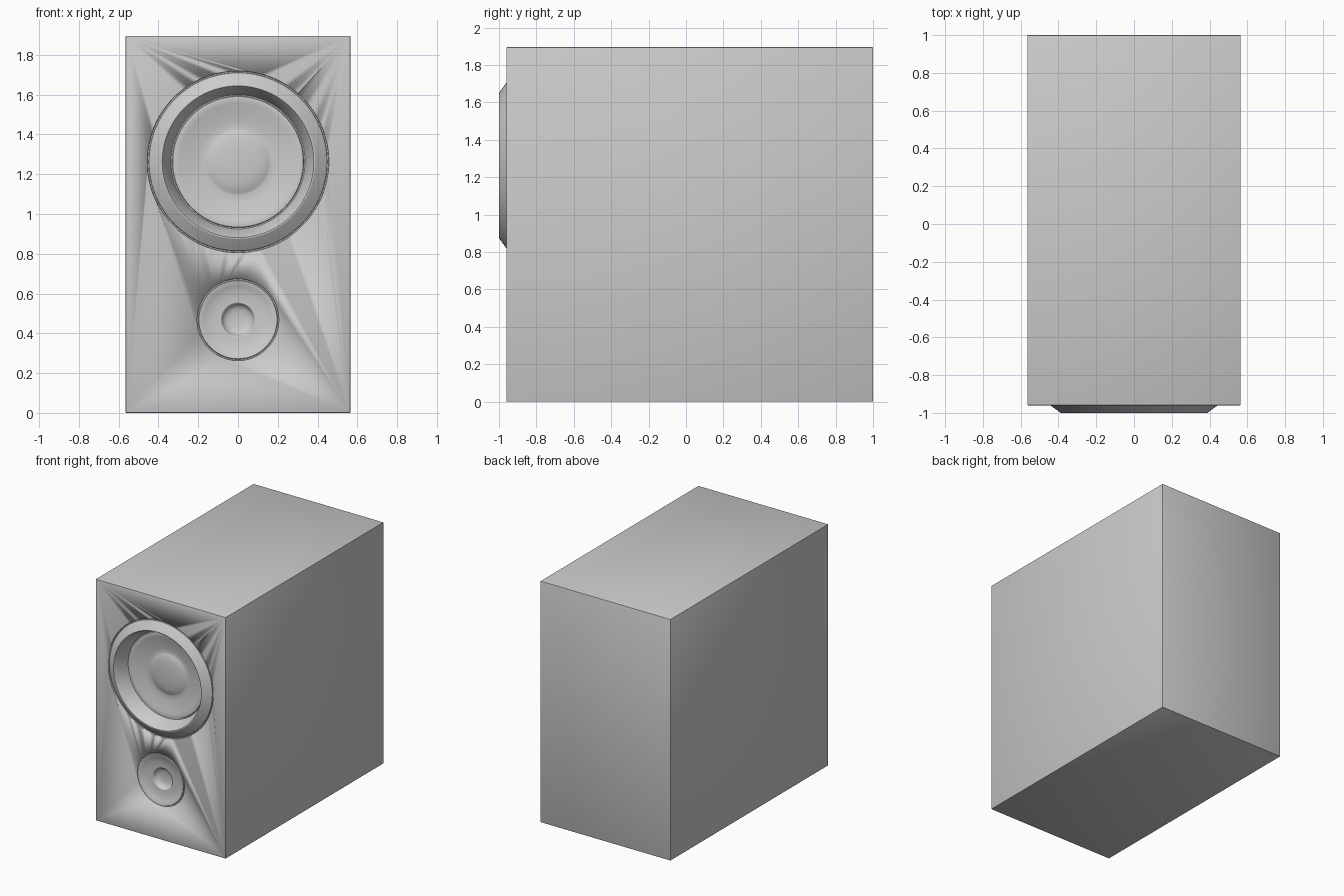
import bpy, bmesh, math
from mathutils import Matrix

if "Cube" in bpy.data.objects:
    bpy.data.objects.remove(bpy.data.objects["Cube"])

SEG = 96
FRONT, BACK, HALF_W, TOP = -0.96, 1.0, 0.565, 1.895


def add_object(name, bm):
    bmesh.ops.recalc_face_normals(bm, faces=bm.faces)
    mesh = bpy.data.meshes.new(name)
    bm.to_mesh(mesh)
    bm.free()
    obj = bpy.data.objects.new(name, mesh)
    bpy.context.collection.objects.link(obj)
    return obj


def lathe(name, profile, z):
    """Spin (radius, y) points around a y-directed axis at height z."""
    bm = bmesh.new()
    rings = []
    for r, y in profile:
        if r == 0:
            rings.append([bm.verts.new((0, y, z))] * SEG)
        else:
            rings.append([bm.verts.new((r * math.cos(a), y, z + r * math.sin(a)))
                          for a in (2 * math.pi * i / SEG for i in range(SEG))])
    for a, b in zip(rings, rings[1:]):
        for i in range(SEG):
            j = (i + 1) % SEG
            quad = [a[i], a[j], b[j], b[i]]
            bm.faces.new(list(dict.fromkeys(quad)))
    obj = add_object(name, bm)
    # make the visible side face the front
    if sum(p.normal.y * p.area for p in obj.data.polygons) > 0:
        obj.data.flip_normals()
    smooth(obj)
    return obj


def smooth(obj):
    bpy.ops.object.select_all(action='DESELECT')
    obj.select_set(True)
    bpy.context.view_layer.objects.active = obj
    bpy.ops.object.shade_smooth_by_angle(angle=math.radians(30))


def cut_pocket(target, name, radius, z, depth):
    """Round pocket in the front panel for a driver."""
    rim = [(0, FRONT - 0.1), (radius, FRONT - 0.1), (radius, FRONT + depth), (0, FRONT + depth)]
    cutter = lathe(name, rim, z)
    bm = bmesh.new()
    bm.from_mesh(cutter.data)
    bmesh.ops.recalc_face_normals(bm, faces=bm.faces)
    bm.to_mesh(cutter.data)
    bm.free()
    cutter.hide_render = True
    cutter.hide_set(True)
    mod = target.modifiers.new(name, 'BOOLEAN')
    mod.operation = 'DIFFERENCE'
    mod.solver = 'EXACT'
    mod.object = cutter


# Cabinet with finely eased edges
bm = bmesh.new()
bmesh.ops.create_cube(bm, size=1, matrix=Matrix.Translation((0, (FRONT + BACK) / 2, TOP / 2))
                      @ Matrix.Diagonal((2 * HALF_W, BACK - FRONT, TOP, 1)))
bmesh.ops.bevel(bm, geom=bm.edges[:], offset=0.004, segments=2, profile=0.5, affect='EDGES')
cabinet = add_object("cabinet", bm)

# Large driver: raised ring, then the recessed cone with its dust cap
BIG_Z, SMALL_Z = 1.262, 0.468
cut_pocket(cabinet, "large_driver_cutter", 0.457, BIG_Z, 0.16)
lathe("large_driver_ring", [
    (0.457, FRONT), (0.455, -0.95), (0.449, -0.95), (0.447, -0.957),
    (0.392, -0.997), (0.387, -1.0), (0.381, -1.0), (0.378, -0.997),
    (0.340, -0.888)], BIG_Z)
lathe("large_driver_cone", [
    (0.340, -0.888), (0.337, -0.882), (0.331, -0.882), (0.328, -0.888),
    (0.315, -0.890), (0.295, -0.885), (0.25, -0.874), (0.20, -0.865),
    (0.165, -0.861), (0.158, -0.863), (0.14, -0.871), (0.11, -0.877),
    (0.06, -0.881), (0, -0.882)], BIG_Z)

# Small driver: shallow flared plate with a bowl-shaped centre
cut_pocket(cabinet, "small_driver_cutter", 0.207, SMALL_Z, 0.12)
lathe("small_driver_plate", [
    (0.207, FRONT), (0.205, -0.952), (0.199, -0.952), (0.196, -0.959),
    (0.190, -0.959), (0.17, -0.948), (0.14, -0.940), (0.11, -0.936),
    (0.086, -0.935), (0.082, -0.932)], SMALL_Z)
lathe("small_driver_dome", [
    (0.082, -0.932), (0.076, -0.918), (0.066, -0.908), (0.05, -0.902),
    (0.025, -0.899), (0, -0.898)], SMALL_Z)

smooth(cabinet)
